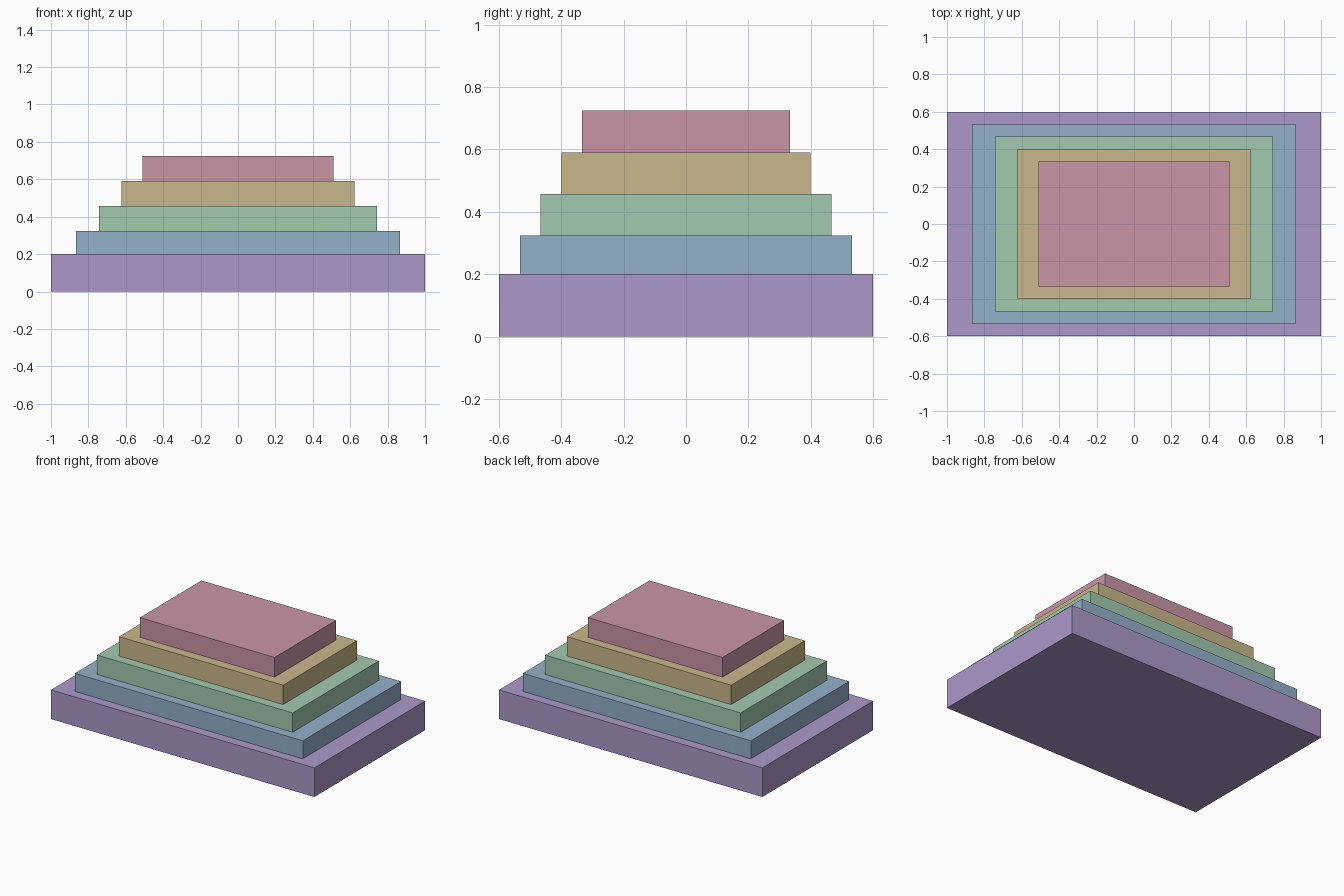
import bpy

if "Cube" in bpy.data.objects:
    bpy.data.objects.remove(bpy.data.objects["Cube"])

# name, half width x, half depth y, bottom z, top z, colour name, sRGB colour
TIERS = [
    ("base_tier", 1.0, 0.6, 0.0, 0.2, "purple", (172, 153, 202)),
    ("second_tier", 0.865, 0.533, 0.2, 0.324, "blue", (148, 177, 202)),
    ("third_tier", 0.742, 0.467, 0.324, 0.457, "green", (163, 202, 177)),
    ("fourth_tier", 0.623, 0.4, 0.457, 0.59, "tan", (202, 184, 140)),
    ("top_tier", 0.511, 0.333, 0.59, 0.725, "pink", (202, 150, 168)),
]


def linear(value):
    c = value / 255
    return c / 12.92 if c <= 0.04045 else ((c + 0.055) / 1.055) ** 2.4


def add_tier(name, half_x, half_y, bottom, top, colour, rgb):
    bpy.ops.mesh.primitive_cube_add(size=2, location=(0, 0, (bottom + top) / 2))
    tier = bpy.context.object
    tier.name = name
    tier.scale = (half_x, half_y, (top - bottom) / 2)
    bpy.ops.object.transform_apply(location=False, rotation=False, scale=True)
    material = bpy.data.materials.new(colour)
    material.diffuse_color = (*map(linear, rgb), 1)
    material.use_nodes = True
    material.node_tree.nodes["Principled BSDF"].inputs["Base Color"].default_value = material.diffuse_color
    tier.data.materials.append(material)


# Stepped stack of slabs, widest at the bottom
for tier_spec in TIERS:
    add_tier(*tier_spec)
